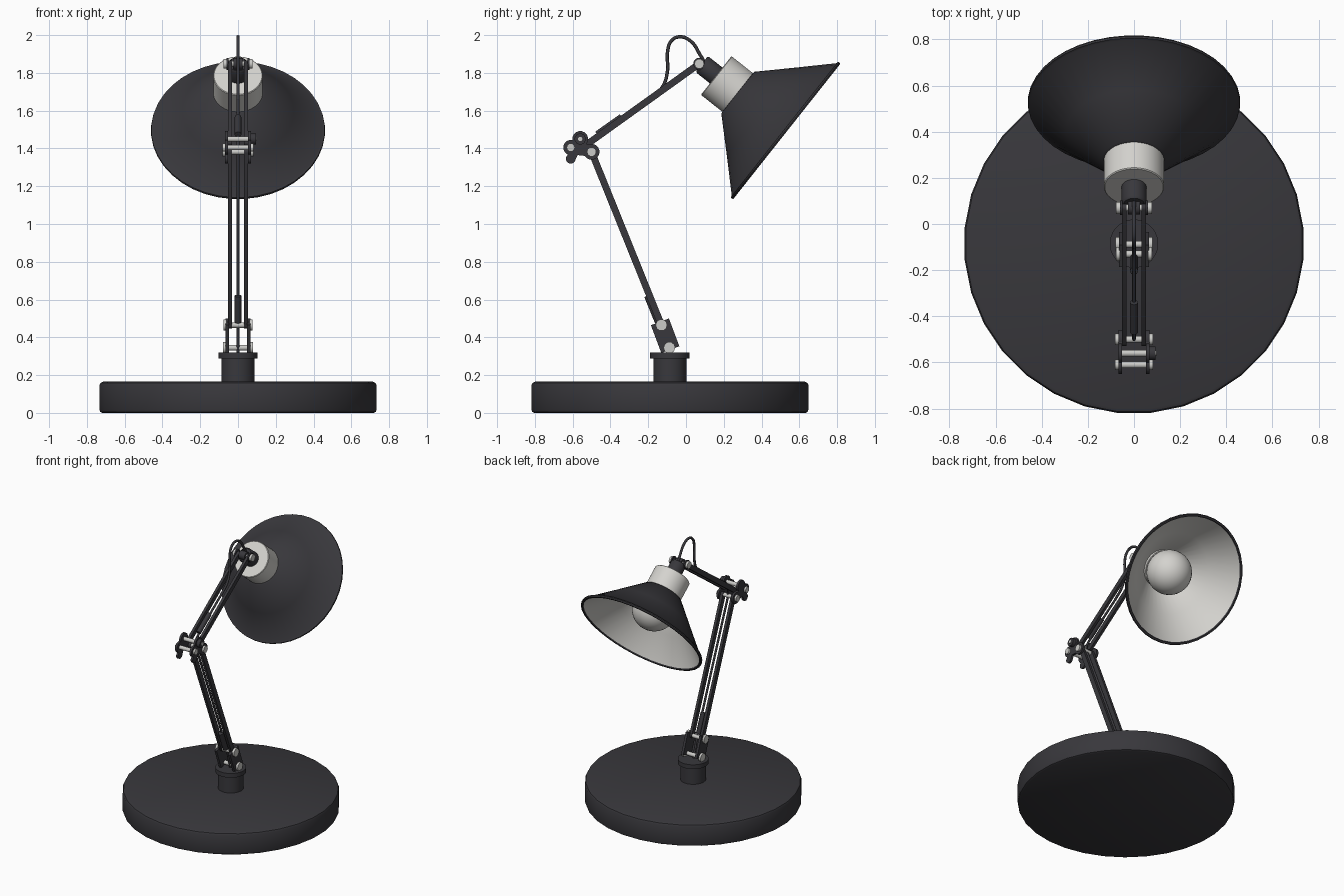
import bpy, bmesh, math
from mathutils import Vector

if "Cube" in bpy.data.objects:
    bpy.data.objects.remove(bpy.data.objects["Cube"])


def material(name, rgb):
    m = bpy.data.materials.new(name)
    m.diffuse_color = (*rgb, 1)
    m.use_nodes = True
    m.node_tree.nodes["Principled BSDF"].inputs["Base Color"].default_value = m.diffuse_color
    return m


DARK = material("charcoal", (0.04, 0.039, 0.045))
LIGHT = material("warm_white", (0.66, 0.65, 0.62))
METAL = material("pale_metal", (0.60, 0.60, 0.58))


def finish(bm, name, mats, angle=40):
    bmesh.ops.remove_doubles(bm, verts=bm.verts, dist=1e-5)
    bmesh.ops.recalc_face_normals(bm, faces=bm.faces)
    for f in bm.faces:
        f.smooth = True
    for e in bm.edges:
        e.smooth = e.calc_face_angle(0) < math.radians(angle)
    me = bpy.data.meshes.new(name)
    bm.to_mesh(me)
    bm.free()
    for m in mats:
        me.materials.append(m)
    ob = bpy.data.objects.new(name, me)
    bpy.context.collection.objects.link(ob)
    return ob


def lathe(name, profile, origin, axis, mats, seg=32, light_from=None, closed=False):
    """Turn (radius, distance) pairs about an axis; rows past light_from use slot 1."""
    q = Vector((0, 0, 1)).rotation_difference(Vector(axis))
    bm = bmesh.new()
    rings = []
    for r, t in profile:
        ring = []
        for i in range(seg):
            a = 2 * math.pi * (i + 0.5) / seg
            p = q @ Vector((r * math.cos(a), r * math.sin(a), t))
            ring.append(bm.verts.new(p + Vector(origin)))
        rings.append(ring)
    for k in range(len(rings) if closed else len(rings) - 1):
        a, b = rings[k], rings[(k + 1) % len(rings)]
        for i in range(seg):
            j = (i + 1) % seg
            f = bm.faces.new((a[i], a[j], b[j], b[i]))
            if light_from is not None and k >= light_from:
                f.material_index = 1
    bmesh.ops.dissolve_degenerate(bm, dist=1e-6, edges=bm.edges)
    return finish(bm, name, mats)


def pin(name, y, z, half, r, mat, x=0, seg=10):
    """Cylinder lying along x."""
    return lathe(name, [(0, -half), (r, -half), (r, half), (0, half)],
                 (x, y, z), (1, 0, 0), [mat], seg)


def link(name, a, b, w, x, thick, round_ends=True):
    """Flat bar in the y-z plane between two points, with rounded or square ends."""
    d = Vector((b[0] - a[0], b[1] - a[1])).normalized()
    n = Vector((-d.y, d.x))
    steps = 8 if round_ends else 1
    pts = []
    for c, s in ((Vector(b), 1), (Vector(a), -1)):
        for i in range(steps + 1):
            t = math.pi * i / steps - math.pi / 2
            along = math.cos(t) * w if round_ends else 0
            pts.append(c + d * (along * s) + n * (math.sin(t) * w * s))
    bm = bmesh.new()
    f = bm.faces.new([bm.verts.new((x - thick / 2, p.x, p.y)) for p in pts])
    g = bmesh.ops.extrude_face_region(bm, geom=[f])
    vs = [v for v in g["geom"] if isinstance(v, bmesh.types.BMVert)]
    bmesh.ops.translate(bm, verts=vs, vec=(thick, 0, 0))
    return finish(bm, name, [DARK])


def tube(name, pts, r, kind="POLY"):
    """Round tube through points in the x = 0 plane."""
    cu = bpy.data.curves.new(name, 'CURVE')
    cu.dimensions = '3D'
    cu.bevel_depth = r
    cu.bevel_resolution = 2
    cu.use_fill_caps = True
    cu.resolution_u = 6
    sp = cu.splines.new('BEZIER' if kind == "BEZIER" else 'POLY')
    store = sp.bezier_points if kind == "BEZIER" else sp.points
    store.add(len(pts) - 1)
    for p, (y, z) in zip(store, pts):
        if kind == "BEZIER":
            p.co = (0, y, z)
            p.handle_left_type = p.handle_right_type = 'AUTO'
        else:
            p.co = (0, y, z, 1)
    cu.materials.append(DARK)
    ob = bpy.data.objects.new(name, cu)
    bpy.context.collection.objects.link(ob)
    return ob


UP = (0, 0, 1)
FOOT = (0, -0.085, 0)

# Base disc, post and collar
lathe("base", [(0, 0), (0.722, 0), (0.733, 0.006), (0.737, 0.018), (0.737, 0.147),
               (0.731, 0.159), (0.717, 0.165), (0, 0.165)], FOOT, UP, [DARK], 32)
lathe("post", [(0, 0.16), (0.087, 0.16), (0.087, 0.288), (0.105, 0.288),
               (0.105, 0.32), (0, 0.32)], FOOT, UP, [DARK], 32)

# Joint positions in (y, z)
FOOT_PIN, LOW = (-0.088, 0.345), (-0.13, 0.465)
ELBOW, BACK, TOP_LOBE = (-0.50, 1.382), (-0.61, 1.405), (-0.56, 1.45)
LOW_LOBE, HEAD = (-0.61, 1.345), (0.07, 1.848)
UPPER_START = (-0.51, 1.432)

# Paired plates and arms, one on each side
for side, s in (("left", -1), ("right", 1)):
    link(f"foot_bracket_{side}", (-0.083, 0.335), (-0.138, 0.482), 0.051, s * 0.056, 0.018, False)
    link(f"lower_arm_{side}", LOW, ELBOW, 0.018, s * 0.042, 0.02)
    link(f"upper_arm_{side}", UPPER_START, HEAD, 0.018, s * 0.042, 0.02)
    for i, (p, q, w) in enumerate(((ELBOW, ELBOW, 0.042), (BACK, BACK, 0.04),
                                   (TOP_LOBE, TOP_LOBE, 0.042), (LOW_LOBE, LOW_LOBE, 0.026))):
        pin(f"elbow_lobe_{side}_{i}", p[0], p[1], 0.008, w, DARK, s * 0.06, 16)
    link(f"elbow_bridge_{side}", (-0.60, 1.40), (-0.51, 1.39), 0.032, s * 0.06, 0.016)
    link(f"elbow_web_{side}", LOW_LOBE, TOP_LOBE, 0.024, s * 0.06, 0.016)
    # Pale bolt heads
    for n, p, r, x in (("foot", FOOT_PIN, 0.031, 0.071), ("low", LOW, 0.031, 0.069),
                       ("elbow", ELBOW, 0.025, 0.073), ("back", BACK, 0.022, 0.073),
                       ("head", HEAD, 0.026, 0.068)):
        pin(f"{n}_bolt_{side}", p[0], p[1], 0.009, r, METAL, s * x)
    pin(f"head_washer_{side}", HEAD[0], HEAD[1], 0.005, 0.032, DARK, s * 0.055, 16)

# Cross pins between the plates
for n, p in (("foot", FOOT_PIN), ("low", LOW), ("elbow", ELBOW), ("back", BACK),
             ("top", TOP_LOBE), ("head", HEAD)):
    pin(f"{n}_cross_pin", p[0], p[1], 0.064, 0.015, METAL, 0, 12)

# Tightening knob on the elbow
pin("elbow_knob", TOP_LOBE[0], TOP_LOBE[1], 0.013, 0.03, DARK, 0.081, 12)
pin("elbow_knob_cap", TOP_LOBE[0], TOP_LOBE[1], 0.003, 0.012, METAL, 0.095, 10)

# Cable along both arms with a loop at the head, plus two sleeves
tube("arm_cable", [(-0.09, 0.32), LOW, (-0.32, 0.94), (-0.495, 1.37), (-0.50, 1.43),
                   (-0.44, 1.485), (-0.20, 1.655)], 0.008)
tube("cable_loop", [(-0.20, 1.655), (-0.125, 1.725), (-0.098, 1.81), (-0.098, 1.91),
                    (-0.077, 1.97), (-0.033, 1.991), (0.025, 1.968), (0.075, 1.895),
                    (0.11, 1.835)], 0.009, "BEZIER")
tube("lower_sleeve", [(-0.147, 0.48), (-0.204, 0.62)], 0.018)
tube("upper_sleeve", [(-0.47, 1.474), (-0.34, 1.566)], 0.018)

# Lamp head, turned about its tilted axis
O, AX = (0, 0.275, 1.695), (0, 0.784, -0.621)
lathe("head_neck", [(0, -0.245), (0.046, -0.245), (0.054, -0.235), (0.054, -0.14), (0, -0.14)],
      O, AX, [DARK], 24)
link("head_tab", HEAD, (0.13, 1.805), 0.03, 0, 0.05)
lathe("socket_cup", [(0, -0.147), (0.127, -0.147), (0.131, -0.143), (0.131, 0.03), (0, 0.03)],
      O, AX, [LIGHT], 32)
lathe("shade", [(0.125, -0.003), (0.142, 0), (0.295, 0.157), (0.448, 0.312), (0.459, 0.314),
                (0.461, 0.322), (0.457, 0.33), (0.445, 0.33), (0.440, 0.322),
                (0.287, 0.167), (0.132, 0.012)],
      O, AX, [DARK, LIGHT], 40, light_from=8, closed=True)

# Round bulb and its neck
R, C = 0.155, 0.125
ball = [(R * math.sin(math.pi * i / 16), C - R * math.cos(math.pi * i / 16)) for i in range(17)]
lathe("bulb", ball, O, AX, [LIGHT], 32)
